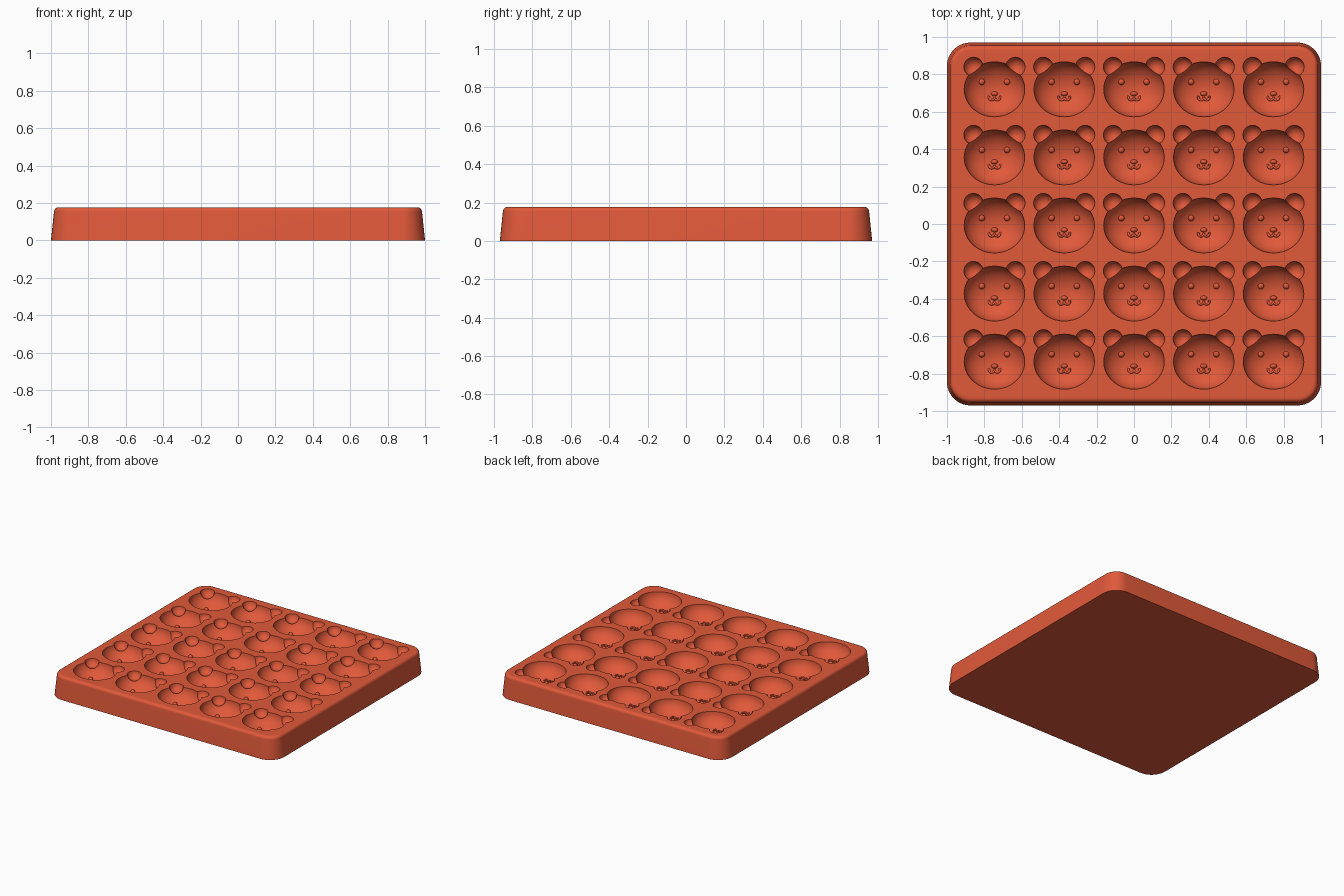
import bpy, bmesh, math
from mathutils import Matrix, Vector

old = bpy.data.objects.get("Cube")
if old:
    bpy.data.objects.remove(old, do_unlink=True)

HEIGHT = 0.177
HEAD = Vector((0.162, 0.147, 0.115))   # half sizes of one head hollow
CENTRES = [((i - 2) * 0.373, (j - 2) * 0.364 - 0.008) for i in range(5) for j in range(5)]

red = bpy.data.materials.new("tomato_red_silicone")
red.use_nodes = True
red.diffuse_color = (0.75, 0.10, 0.042, 1)
shader = next(n for n in red.node_tree.nodes if n.type == "BSDF_PRINCIPLED")
shader.inputs["Base Color"].default_value = red.diffuse_color
shader.inputs["Roughness"].default_value = 0.6


def add_object(name, bm):
    mesh = bpy.data.meshes.new(name)
    bmesh.ops.recalc_face_normals(bm, faces=bm.faces)
    bm.to_mesh(mesh)
    bm.free()
    obj = bpy.data.objects.new(name, mesh)
    bpy.context.collection.objects.link(obj)
    mesh.materials.append(red)
    return obj


def activate(obj):
    bpy.ops.object.select_all(action="DESELECT")
    obj.select_set(True)
    bpy.context.view_layer.objects.active = obj


def smooth(obj, angle=35):
    activate(obj)
    bpy.ops.object.shade_smooth_by_angle(angle=math.radians(angle))


def floor_z(x, y):
    """Height of the head hollow's surface at an offset from its centre."""
    return HEIGHT - HEAD.z * math.sqrt(1 - (x / HEAD.x) ** 2 - (y / HEAD.y) ** 2)


def ellipsoids(name, offsets, size, segments):
    """Repeat ellipsoids at the given offsets in every bear."""
    bm = bmesh.new()
    for cx, cy in CENTRES:
        for x, y, z in offsets:
            place = Matrix.Translation((cx + x, cy + y, z)) @ Matrix.Diagonal((*size, 1))
            bmesh.ops.create_uvsphere(bm, u_segments=segments, v_segments=segments // 2,
                                      radius=1, matrix=place)
    return add_object(name, bm)


def rounded_ring(bm, inset, z, steps=10):
    """Rounded rectangle whose corners shrink with the inset."""
    radius = 0.125 - inset
    ring = []
    for k, (sx, sy) in enumerate(((1, 1), (-1, 1), (-1, -1), (1, -1))):
        for s in range(steps + 1):
            a = (k + s / steps) * math.pi / 2
            ring.append(bm.verts.new((sx * 0.875 + radius * math.cos(a),
                                      sy * 0.845 + radius * math.sin(a), z)))
    return ring


# Tray body: tapered wall, rounded top edge, flat top and base
bm = bmesh.new()
FILLET = 0.024
levels = [(0, 0), (0.016, HEIGHT - FILLET)]
for s in range(1, 7):
    a = s / 6 * math.pi / 2
    levels.append((0.016 + FILLET * (1 - math.cos(a)), HEIGHT - FILLET * (1 - math.sin(a))))
levels.append((0.046, HEIGHT))
rings = [rounded_ring(bm, inset, z) for inset, z in levels]
for low, high in zip(rings, rings[1:]):
    for i in range(len(low)):
        j = (i + 1) % len(low)
        bm.faces.new((low[i], low[j], high[j], high[i]))
bm.faces.new(rings[0][::-1])
bm.faces.new(rings[-1])
tray = add_object("mould_tray", bm)

# Head and ear hollows cut from the top
LIFT = 0.001
cutters = [
    ellipsoids("head_cutter", [(0, 0, HEIGHT + LIFT)], HEAD, 44),
    ellipsoids("ear_cutter", [(s * 0.112, 0.12, HEIGHT + LIFT) for s in (-1, 1)],
               (0.052, 0.052, 0.052), 24),
]
for cutter in cutters:
    cutter.hide_render = True
    activate(tray)
    cut = tray.modifiers.new(cutter.name, "BOOLEAN")
    cut.operation = "DIFFERENCE"
    cut.solver = "EXACT"
    cut.object = cutter
    bpy.ops.object.modifier_apply(modifier=cut.name)
    bpy.data.objects.remove(cutter, do_unlink=True)
smooth(tray)

# Raised eyes and noses on the hollow floors
EYE_X, EYE_Y = 0.068, 0.04
smooth(ellipsoids("eyes", [(s * EYE_X, EYE_Y, floor_z(EYE_X, EYE_Y)) for s in (-1, 1)],
                  (0.017, 0.017, 0.017), 16), 60)
smooth(ellipsoids("noses", [(0, -0.024, floor_z(0, -0.024))], (0.019, 0.013, 0.018), 16), 60)

# Raised mouths: two small curls below each nose
curve = bpy.data.curves.new("mouths", "CURVE")
curve.dimensions = "3D"
curve.bevel_depth = 0.006
curve.bevel_resolution = 2
curve.use_fill_caps = True
for cx, cy in CENTRES:
    for side in (-1, 1):
        path = curve.splines.new("POLY")
        path.points.add(10)
        for k, point in enumerate(path.points):
            a = math.pi * (1 + 1.15 * k / 10)
            x = side * (0.015 + 0.015 * math.cos(a))
            y = -0.043 + 0.015 * math.sin(a)
            point.co = (cx + x, cy + y, floor_z(x, y) + 0.004, 1)
mouths = bpy.data.objects.new("mouths", curve)
bpy.context.collection.objects.link(mouths)
curve.materials.append(red)
activate(mouths)
bpy.ops.object.convert(target="MESH")
smooth(bpy.context.view_layer.objects.active, 60)
